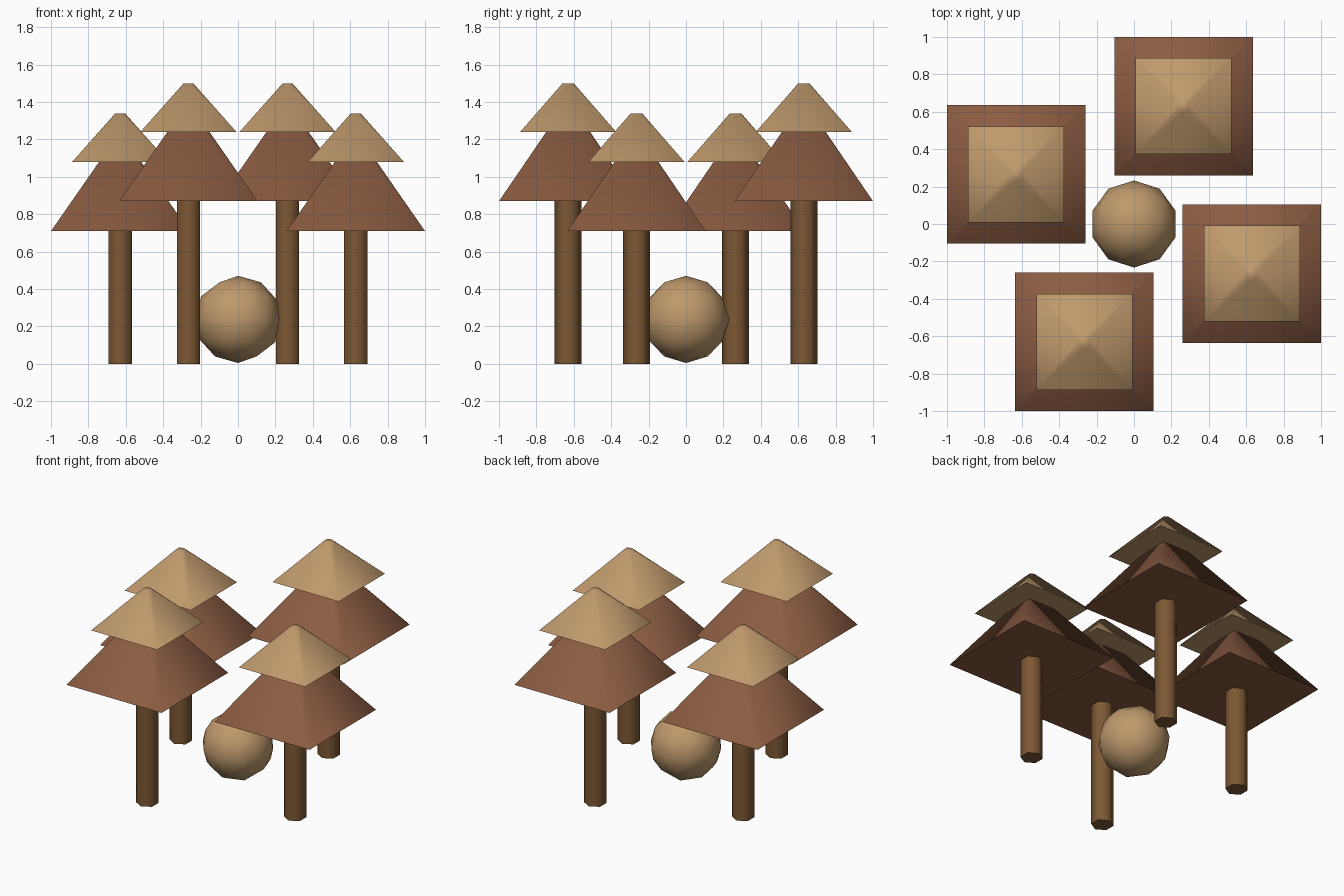
import bpy, bmesh
from math import pi, sin, cos, radians

if "Cube" in bpy.data.objects:
    bpy.data.objects.remove(bpy.data.objects["Cube"])


def material(name, rgb):
    m = bpy.data.materials.new(name)
    m.diffuse_color = (*rgb, 1)
    m.use_nodes = True
    m.node_tree.nodes["Principled BSDF"].inputs["Base Color"].default_value = m.diffuse_color
    return m


TAN = material("tan", (0.52, 0.32, 0.15))
BROWN = material("red_brown", (0.26, 0.107, 0.055))
BARK = material("bark", (0.205, 0.098, 0.034))


def finish(name, bm, mat, angle):
    bmesh.ops.recalc_face_normals(bm, faces=bm.faces)
    mesh = bpy.data.meshes.new(name)
    bm.to_mesh(mesh)
    bm.free()
    mesh.materials.append(mat)
    ob = bpy.data.objects.new(name, mesh)
    bpy.context.collection.objects.link(ob)
    bpy.ops.object.select_all(action='DESELECT')
    ob.select_set(True)
    bpy.context.view_layer.objects.active = ob
    bpy.ops.object.shade_smooth_by_angle(angle=radians(angle))
    return ob


def ring(radius, z):
    # six points, corners on +y and -y
    return [(radius * sin(i * pi / 3), radius * cos(i * pi / 3), z) for i in range(6)]


def solid(name, points, loc, mat, angle):
    # convex solid around a lower and an upper outline
    bm = bmesh.new()
    for p in points:
        bm.verts.new(p)
    bmesh.ops.convex_hull(bm, input=bm.verts)
    bmesh.ops.dissolve_limit(bm, angle_limit=radians(0.5), verts=bm.verts, edges=bm.edges)
    finish(name, bm, mat, angle).location = loc


def canopy(name, half, height, top, loc, mat):
    # square base tapering to a tiny six-sided tip
    base = [(sx * half, sy * half, 0) for sx in (-1, 1) for sy in (-1, 1)]
    solid(name, base + ring(top, height), loc, mat, 50)


# four trees, alternately tall and short, turned around the centre
for i, (x, y, z) in enumerate([(0.265, 0.63, 0.87), (-0.63, 0.265, 0.71),
                               (-0.265, -0.63, 0.87), (0.63, -0.265, 0.71)], 1):
    solid(f"trunk_{i}", ring(0.072, 0) + ring(0.072, z), (x, y, 0), BARK, 61)
    canopy(f"lower_canopy_{i}", 0.37, 0.48, 0.042, (x, y, z), BROWN)
    canopy(f"upper_canopy_{i}", 0.257, 0.26, 0.03, (x, y, z + 0.37), TAN)

# low-poly ball in the middle
bm = bmesh.new()
bmesh.ops.create_icosphere(bm, subdivisions=2, radius=0.233)
finish("ball", bm, TAN, 60).location = (0, 0, 0.238)
